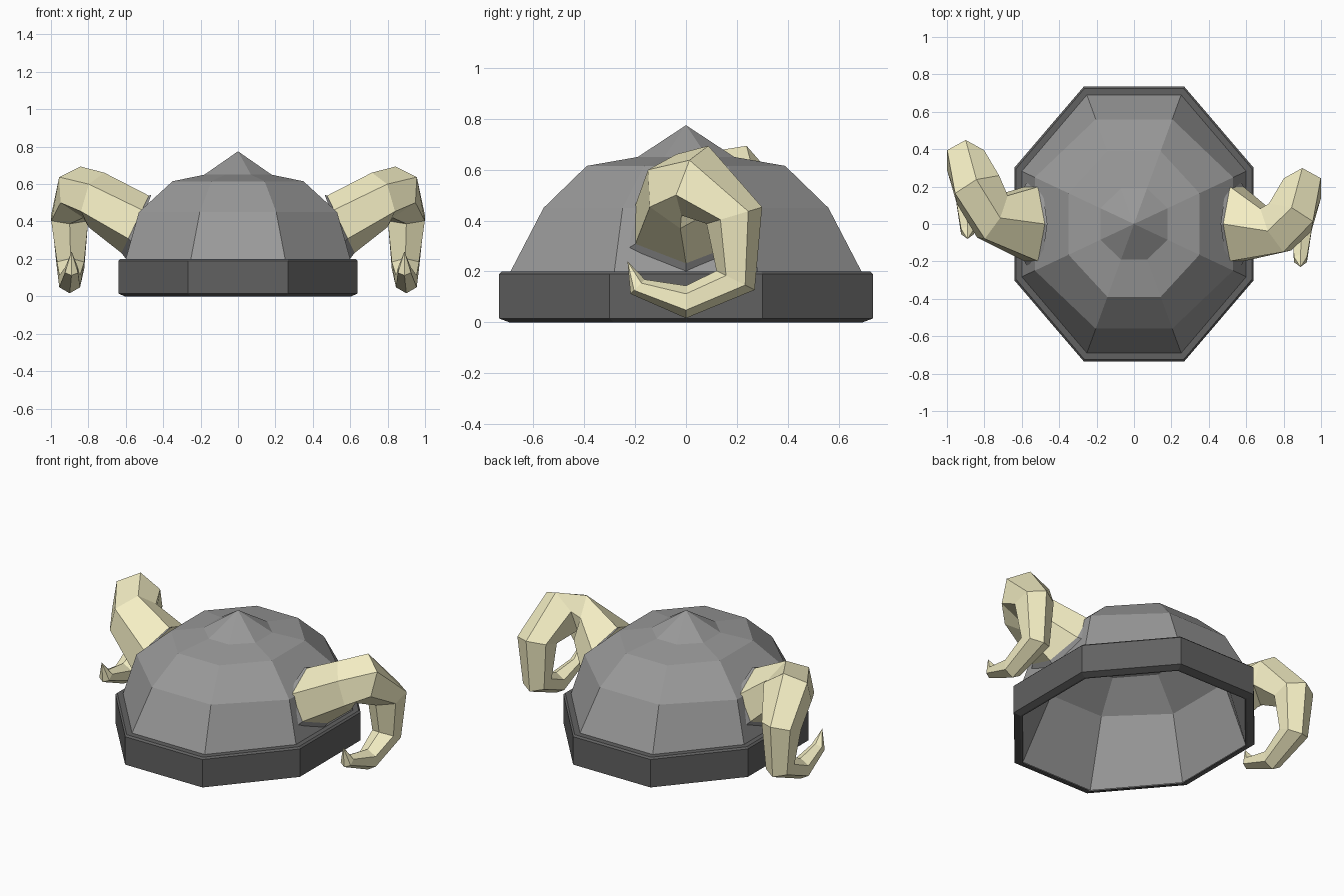
import bpy, bmesh, math
from mathutils import Vector

if "Cube" in bpy.data.objects:
    bpy.data.objects.remove(bpy.data.objects["Cube"])


def material(name, rgb):
    m = bpy.data.materials.new(name)
    m.diffuse_color = (*rgb, 1)
    m.use_nodes = True
    m.node_tree.nodes["Principled BSDF"].inputs["Base Color"].default_value = m.diffuse_color
    return m


def loft(name, rings, mat, start="cap", end="cap"):
    """Skin equal-sided rings; each end is 'cap', 'open' or an apex point."""
    bm = bmesh.new()
    loops = [[bm.verts.new(p) for p in r] for r in rings]
    n = len(loops[0])
    for a, b in zip(loops, loops[1:]):
        for i in range(n):
            j = (i + 1) % n
            bm.faces.new((a[i], a[j], b[j], b[i]))
    for loop, mode in ((loops[0], start), (loops[-1], end)):
        if isinstance(mode, tuple):
            tip = bm.verts.new(mode)
            for i in range(n):
                bm.faces.new((loop[i], loop[(i + 1) % n], tip))
        elif mode == "cap":
            bm.faces.new(loop)
    bmesh.ops.recalc_face_normals(bm, faces=bm.faces)
    me = bpy.data.meshes.new(name)
    bm.to_mesh(me)
    bm.free()
    me.materials.append(mat)
    ob = bpy.data.objects.new(name, me)
    bpy.context.collection.objects.link(ob)
    return ob


def octagon(a, b, z):
    """Stretched octagon reaching x = +-a and y = +-b."""
    c, d = 0.365 * b, 0.47 * a
    return [(a, -d, z), (a, d, z), (c, b, z), (-c, b, z),
            (-a, d, z), (-a, -d, z), (-c, -b, z), (c, -b, z)]


def hexagon(center, normal, hint, r, wide=1.0):
    """Hexagon across the horn path, first corner on the outside of the coil."""
    n = Vector(normal).normalized()
    h = Vector(hint)
    e1 = (h - n * h.dot(n)).normalized()
    e2 = n.cross(e1) * wide
    return [Vector(center) + r * (math.cos(t) * e1 + math.sin(t) * e2)
            for t in (k * math.pi / 3 for k in range(6))]


steel = material("steel", (0.32, 0.32, 0.32))
dark = material("dark_steel", (0.12, 0.12, 0.12))
bone = material("bone", (0.92, 0.87, 0.56))

# Dome: hollow shell, inner surface first, then outer surface to the spike
dome = [(0.15, 0.16, 0.57), (0.295, 0.335, 0.54), (0.48, 0.51, 0.39),
        (0.595, 0.685, 0.005), (0.60, 0.69, 0.20), (0.53, 0.56, 0.45),
        (0.35, 0.39, 0.615), (0.18, 0.19, 0.65)]
loft("dome", [octagon(*p) for p in dome], steel, (0, 0, 0.65), (0, 0, 0.775))

# Brow band with chamfered edges
band = [(0.593, 0.683, 0.0), (0.605, 0.695, 0.0), (0.64, 0.735, 0.015),
        (0.64, 0.735, 0.19), (0.63, 0.725, 0.20), (0.595, 0.685, 0.20)]
loft("band", [octagon(*p) for p in band], dark, "open", "open")

# Curled horns: centre, direction, outside-of-coil hint, radius, width; left y shift
path = [
    ((0.55, 0, 0.385), (0.90, 0, 0.43), (0, 0, 1), 0.17, 1.35, 0),
    ((0.757, -0.03, 0.515), (0.80, 0.45, 0.25), (0, 0.1, 1), 0.152, 1, 0.07),
    ((0.835, 0.035, 0.557), (0.38, 0.85, -0.35), (0, 0.25, 1), 0.147, 1, 0.15),
    ((0.90, 0.19, 0.42), (0, 0.3, -1), (0, 1, 0.3), 0.114, 1, 0.15),
    ((0.895, 0.195, 0.165), (0, -0.5, -1), (0, 1, -0.5), 0.084, 1, 0.15),
    ((0.90, 0, 0.08), (0, -1, 0), (0, 0, -1), 0.064, 1, 0.15),
    ((0.89, -0.19, 0.14), (0, -0.7, 0.7), (0, -0.7, -0.7), 0.04, 1, 0.15),
]
for label, side in (("right", 1), ("left", -1)):
    rings = []
    for c, n, h, r, wide, shift in path:
        dy = shift if side < 0 else 0
        rings.append([(side * p.x, p.y + dy, p.z)
                      for p in hexagon(c, n, h, r, wide)])
    tip = (side * 0.89, -0.23 + (0.15 if side < 0 else 0), 0.24)
    loft("horn_" + label, rings, bone, "cap", tip)

    # Flared part of the dome that meets the horn root
    root = [(side * p.x, p.y, p.z) for p in
            hexagon((0.53, 0, 0.37), (0.93, 0, 0.36), (0, 0, 1), 0.185, 1.5)]
    loft("horn_socket_" + label, [root, rings[0]], steel, "open", "open")
